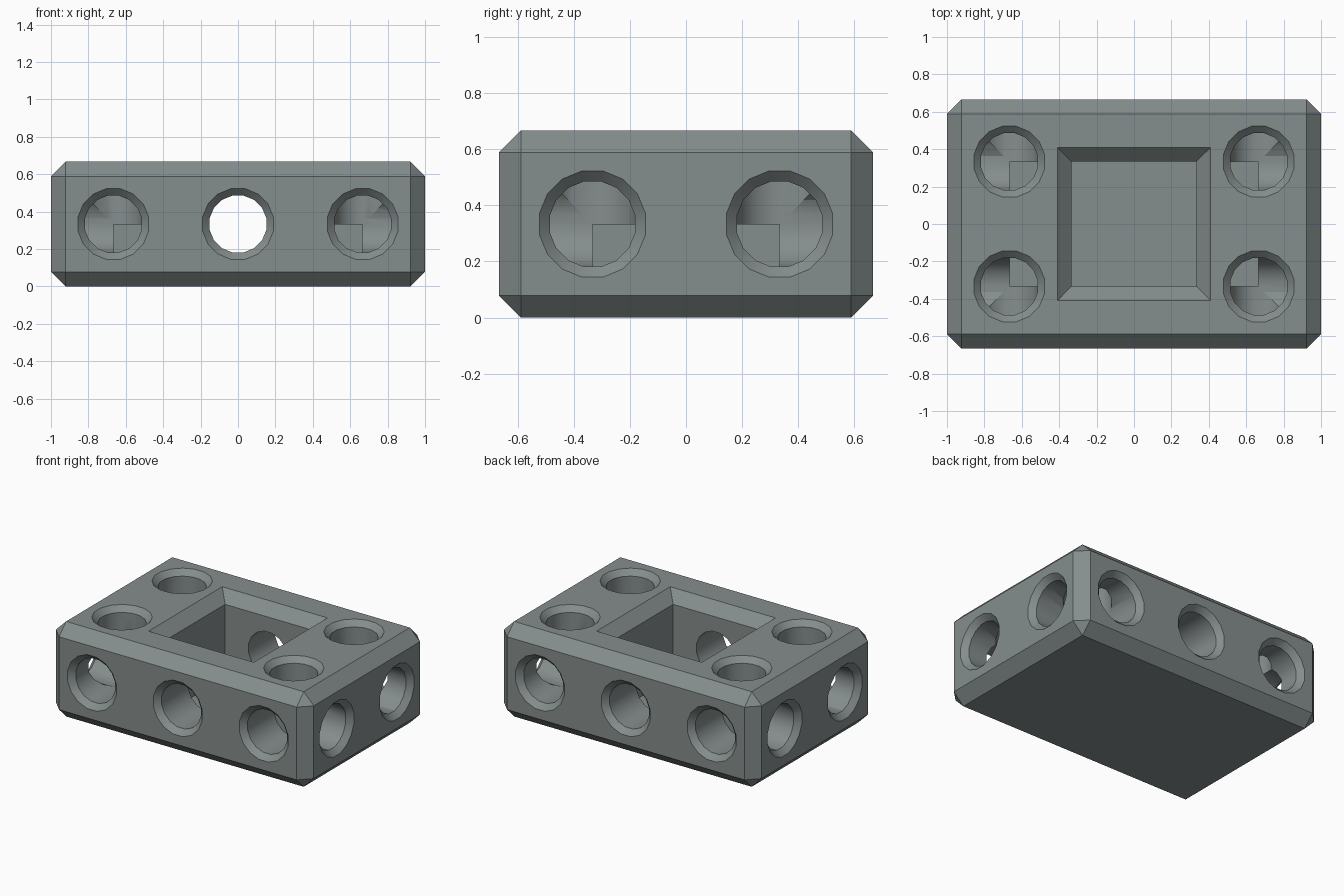
import bpy, bmesh, math
from mathutils import Matrix, Vector

if "Cube" in bpy.data.objects:
    bpy.data.objects.remove(bpy.data.objects["Cube"])

CELL = 1 / 3          # half a grid cell
SIDES = 16
R_HOLE, R_RIM, RIM_DEPTH = 0.155, 0.193, 0.038
CHAMFER = 0.078

grey = bpy.data.materials.new("slate grey")
grey.diffuse_color = (0.235, 0.27, 0.266, 1)
grey.use_nodes = True
grey.node_tree.nodes["Principled BSDF"].inputs["Base Color"].default_value = grey.diffuse_color


def new_object(name, bm):
    bmesh.ops.recalc_face_normals(bm, faces=bm.faces[:])
    mesh = bpy.data.meshes.new(name)
    bm.to_mesh(mesh)
    bm.free()
    mesh.materials.append(grey)
    obj = bpy.data.objects.new(name, mesh)
    bpy.context.collection.objects.link(obj)
    return obj


def loft(name, rings):
    """Closed solid through matching rings of points."""
    bm = bmesh.new()
    loops = [[bm.verts.new(p) for p in ring] for ring in rings]
    n = len(loops[0])
    for a, b in zip(loops, loops[1:]):
        for i in range(n):
            j = (i + 1) % n
            bm.faces.new((a[i], a[j], b[j], b[i]))
    bm.faces.new(loops[0])
    bm.faces.new(loops[-1])
    return new_object(name, bm)


def hole_cutter(mouth, direction, depth):
    """Countersunk round hole going from mouth along direction."""
    turn = Vector((0, 0, 1)).rotation_difference(Vector(direction)).to_matrix().to_4x4()
    place = Matrix.Translation(mouth) @ turn
    over = 0.05
    profile = [(-over, R_RIM + over * (R_RIM - R_HOLE) / RIM_DEPTH),
               (RIM_DEPTH, R_HOLE), (depth, R_HOLE)]
    angles = [(i + 0.5) * math.tau / SIDES for i in range(SIDES)]
    rings = [[place @ Vector((r * math.cos(a), r * math.sin(a), d)) for a in angles]
             for d, r in profile]
    return loft("hole_cutter", rings)


# Chamfered block
bm = bmesh.new()
bmesh.ops.create_cube(bm, size=1)
bmesh.ops.scale(bm, vec=(2, 4 * CELL, 2 * CELL), verts=bm.verts[:])
bmesh.ops.translate(bm, vec=(0, 0, CELL), verts=bm.verts[:])
bmesh.ops.bevel(bm, geom=bm.edges[:], offset=CHAMFER, segments=1,
                affect='EDGES', profile=0.5)
block = new_object("connector_block", bm)

# Square pocket with a flared mouth
top = 2 * CELL
pocket = [(0.08, CELL), (top - 0.075, CELL), (top + 0.05, CELL + 0.125)]
cutters = [loft("pocket_cutter", [[(sx * h, sy * h, z) for sx, sy in
           ((-1, -1), (1, -1), (1, 1), (-1, 1))] for z, h in pocket])]

# Holes: three meeting in each corner cell, one in the middle of each long side
for sy in (-1, 1):
    cutters.append(hole_cutter((0, sy * 2 * CELL, CELL), (0, -sy, 0), 0.5))
    for sx in (-1, 1):
        x, y = sx * 2 * CELL, sy * CELL
        cutters.append(hole_cutter((x, sy * 2 * CELL, CELL), (0, -sy, 0), CELL))
        cutters.append(hole_cutter((sx, y, CELL), (-sx, 0, 0), CELL))
        cutters.append(hole_cutter((x, y, top), (0, 0, -1), CELL))

for cutter in cutters:
    cutter.hide_render = True
    cut = block.modifiers.new("cut", 'BOOLEAN')
    cut.operation = 'DIFFERENCE'
    cut.solver = 'EXACT'
    cut.object = cutter

# Bake the cuts and drop the cutters
graph = bpy.context.evaluated_depsgraph_get()
result = bpy.data.meshes.new_from_object(block.evaluated_get(graph))
block.modifiers.clear()
block.data = result
for cutter in cutters:
    bpy.data.objects.remove(cutter)

# Smooth hole walls, sharp chamfers
bpy.context.view_layer.objects.active = block
block.select_set(True)
bpy.ops.object.shade_smooth_by_angle(angle=math.radians(30))
